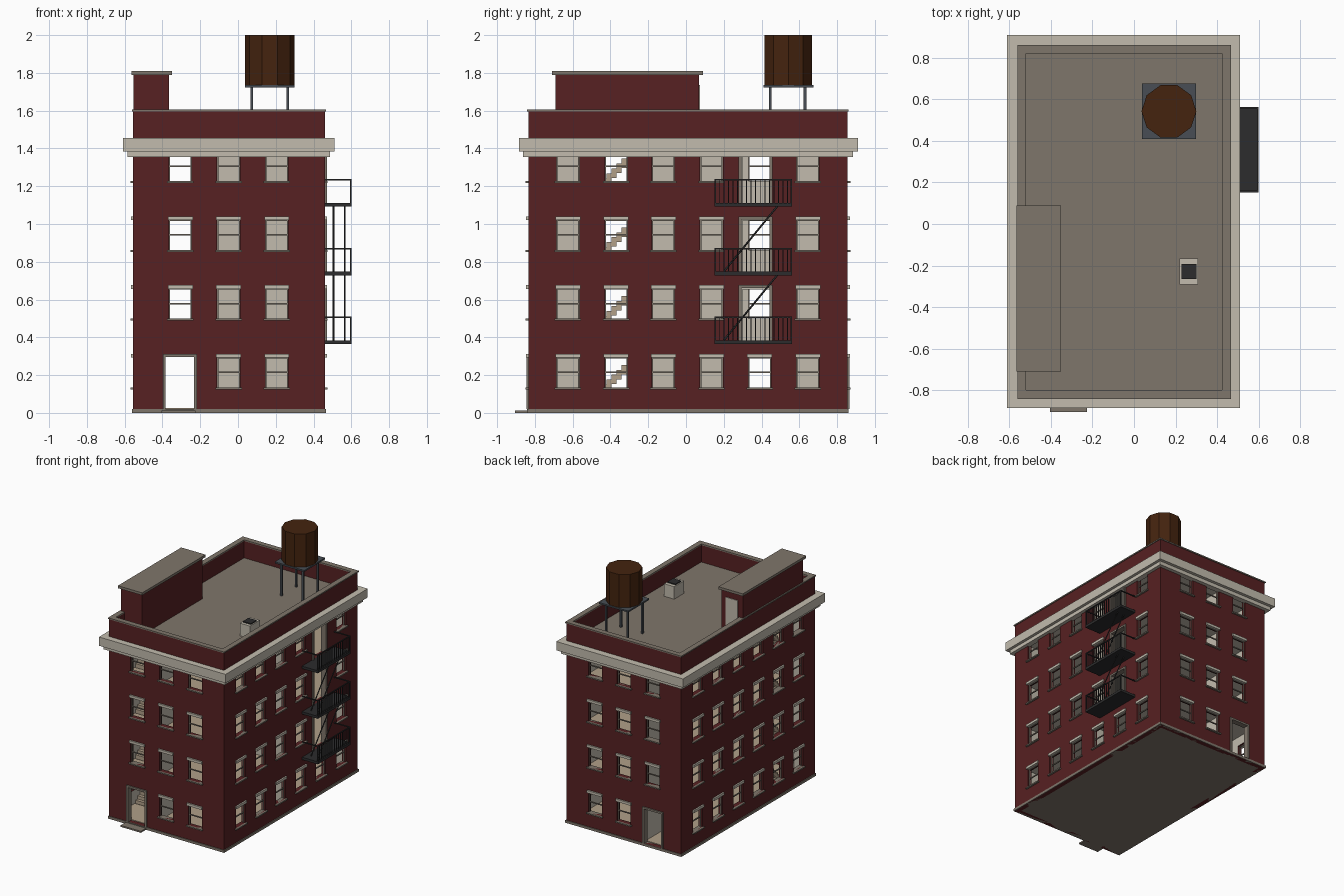
import bpy, bmesh, math
from mathutils import Matrix, Vector

if "Cube" in bpy.data.objects:
    bpy.data.objects.remove(bpy.data.objects["Cube"])


def material(name, r, g, b):
    m = bpy.data.materials.new(name)
    m.use_nodes = True
    m.diffuse_color = (r, g, b, 1)
    m.node_tree.nodes["Principled BSDF"].inputs["Base Color"].default_value = (r, g, b, 1)
    return m


BRICK = material("brick red", .095, .015, .016)
CREAM = material("cream", .54, .50, .42)
STONE = material("warm grey", .212, .181, .147)
TAN = material("tan wood", .44, .35, .25)
WOOD = material("dark brown wood", .058, .017, .0045)
IRON = material("black iron", .025, .025, .026)
SLATE = material("slate metal", .065, .076, .089)


def finish(name, bm, mats, angle=0):
    bm.transform(Matrix.Rotation(math.radians(angle), 4, "Z"))
    me = bpy.data.meshes.new(name)
    bm.to_mesh(me)
    bm.free()
    for m in mats:
        me.materials.append(m)
    ob = bpy.data.objects.new(name, me)
    bpy.context.collection.objects.link(ob)
    return ob


def boxes(name, mat, items, angle=0, under=None):
    """Boxes given as x0, x1, y0, y1, z0, z1; undersides may differ in colour."""
    bm = bmesh.new()
    for x0, x1, y0, y1, z0, z1 in items:
        mid = Vector((x0 + x1, y0 + y1, z0 + z1)) / 2
        size = Matrix.Diagonal((x1 - x0, y1 - y0, z1 - z0, 1))
        bmesh.ops.create_cube(bm, size=1, matrix=Matrix.Translation(mid) @ size)
    if under:
        bm.normal_update()
        for f in bm.faces:
            f.material_index = int(f.normal.z < -.5)
    return finish(name, bm, [mat] + ([under] if under else []), angle)


def ring(x0, x1, y0, y1, w, z0, z1):
    return [(x0, x1, y0, y0 + w, z0, z1), (x0, x1, y1 - w, y1, z0, z1),
            (x0, x0 + w, y0 + w, y1 - w, z0, z1), (x1 - w, x1, y0 + w, y1 - w, z0, z1)]


def panel(name, angle, d, u0, u1, z0, z1, holes, mats, thick):
    """Upright wall with rectangular openings, thickened inwards."""
    us = sorted({u0, u1} | {round(u, 4) for h in holes for u in h[:2]})
    zs = sorted({z0, z1} | {round(z, 4) for h in holes for z in h[2:]})
    bm = bmesh.new()
    for ua, ub in zip(us, us[1:]):
        for za, zb in zip(zs, zs[1:]):
            u, z = (ua + ub) / 2, (za + zb) / 2
            if any(h[0] < u < h[1] and h[2] < z < h[3] for h in holes):
                continue
            bm.faces.new([bm.verts.new((p, -d, q)) for p, q in
                          ((ua, za), (ub, za), (ub, zb), (ua, zb))])
    bmesh.ops.remove_doubles(bm, verts=bm.verts, dist=.0005)
    ob = finish(name, bm, mats, angle)
    mod = ob.modifiers.new("thickness", "SOLIDIFY")
    mod.thickness, mod.offset, mod.material_offset = thick, -1, len(mats) - 1
    return ob


# Main extents
X0, X1, Y0, Y1 = -.555, .46, -.835, .855
T, STOREY, ROOF, TOP = .035, .364, 1.46, 1.595
FLOORS = range(4)
short_cols = [-.305, -.05, .205]
long_cols = [-.625, -.37, -.12, .135, .39, .645]

# name, turn, distance, span along wall, window columns, {(floor, column): door centre}
walls = [
    ("front", 0, -Y0, X0, X1, short_cols, {(0, 0): -.308}),
    ("right_side", 90, X1, Y0, Y1, long_cols, {(k, 4): .368 for k in (1, 2, 3)}),
    ("back", 180, Y1, -X1, -X0, [-c for c in short_cols], {(0, 0): .308}),
    ("left_side", 270, -X0, -Y1, -Y0, [-c for c in long_cols], {}),
]
for name, turn, d, u0, u1, cols, doors in walls:
    holes, lintels, sills, sashes, frames = [], [], [], [], []
    for k in FLOORS:
        for i, c in enumerate(cols):
            base = k * STOREY
            if (k, i) in doors:
                u, lo, hi = doors[k, i], base + .02, base + .3
                holes.append((u - .078, u + .078, lo, hi))
                for a, b, p, q in ((-.09, -.075, lo, hi), (.075, .09, lo, hi),
                                   (-.09, .09, hi - .003, hi + .012)):
                    frames.append((u + a, u + b, -d - .01, -d + T, p, q))
                continue
            lo, hi = base + .135, base + .295
            holes.append((c - .06, c + .06, lo, hi))
            lintels.append((c - .066, c + .066, -d - .012, -d + .01, hi - .002, hi + .018))
            sills.append((c - .07, c + .07, -d - .015, -d + T, lo - .01, lo))
            mid = (lo + hi) / 2
            sashes += [(c - .06, c + .06, -d + .012, -d + .02, mid - .004, mid + .004),
                       (c - .06, c + .06, -d + .012, -d + .02, hi - .006, hi),
                       (c - .06, c - .054, -d + .012, -d + .02, lo, hi),
                       (c + .054, c + .06, -d + .012, -d + .02, lo, hi)]
    panel(name + "_wall", turn, d, u0, u1, 0, ROOF, holes, [BRICK, CREAM], T)
    panel(name + "_parapet", turn, d, u0, u1, ROOF, TOP, [], [BRICK], T)
    boxes(name + "_lintels", CREAM, lintels, turn)
    boxes(name + "_sills", STONE, sills, turn)
    boxes(name + "_sashes", STONE, sashes, turn)
    if frames:
        boxes(name + "_door_frames", STONE, frames, turn)

# Foundation, entrance step, cornice and coping
boxes("foundation", STONE, [(X0 - .006, X1 + .006, Y0 - .006, Y1 + .006, 0, .02)])
boxes("entrance_step", STONE, [(-.405, -.225, -.905, Y0, 0, .012)])
boxes("cornice", CREAM, ring(-.61, .51, -.885, .91, .07, 1.385, 1.455)
      + ring(-.585, .487, -.862, .885, .045, 1.355, 1.385))
boxes("coping", STONE, ring(X0 - .006, X1 + .006, Y0 - .006, Y1 + .006, .042, TOP, TOP + .01))


# Floors and roof, left open above the stairs
def slab(z):
    a, b, c, e = X0 + T, X1 - T, Y0 + T, Y1 - T
    return [(-.4, b, c, e, z - .015, z), (a, -.4, c, -.56, z - .015, z),
            (a, -.4, -.16, e, z - .015, z)]


boxes("floors", TAN, slab(.025) + [s for k in (1, 2, 3) for s in slab(k * STOREY + .02)],
      under=CREAM)
boxes("roof_deck", STONE, slab(ROOF), under=CREAM)

# Inner walls: a corridor wall with doorways and a wall between the rooms
doorways = [(c - .085, c + .085, k * STOREY + .02, k * STOREY + .29)
            for k in FLOORS for c in (-.37, .385)]
panel("corridor_wall", 90, -.205, Y0 + T, Y1 - T, .02, ROOF - .01, doorways, [CREAM], .015)
boxes("room_divider", CREAM, [(-.205, X1 - T, .003, .018, .02, ROOF - .01)])

# Stairs
STEPS = 14
rise = STOREY / STEPS
boxes("stairs", TAN, [(X0 + T, -.4, -.55 + i * rise, -.55 + (i + 1) * rise,
                       max(.02, k * STOREY + (i + 1) * rise - .03),
                       k * STOREY + .02 + (i + 1) * rise)
                      for k in FLOORS for i in range(STEPS)])

# Stair house on the roof
boxes("stair_house", BRICK, ring(-.552, -.365, -.69, .07, .02, ROOF, 1.79))
boxes("stair_house_roof", STONE, [(-.565, -.35, -.71, .09, 1.79, 1.81)])
boxes("stair_house_door", CREAM, [(-.51, -.4, .07, .075, ROOF, 1.735)])

# Roof vent
boxes("roof_vent", CREAM, [(.22, .308, -.29, -.165, ROOF, 1.56)])
boxes("vent_grille", IRON, [(.228, .3, -.265, -.193, 1.56, 1.568)])

# Water tank on its stand
bm = bmesh.new()
bmesh.ops.create_cone(bm, cap_ends=True, segments=10, radius1=.132, radius2=.132, depth=.265,
                      matrix=Matrix.Translation((.168, .542, 1.8675))
                      @ Matrix.Rotation(math.radians(90), 4, "Z"))
bm.normal_update()
# Turn so that points lie along x
tip = max(bm.verts, key=lambda v: v.co.x).co
bmesh.ops.rotate(bm, verts=bm.verts, cent=(.168, .542, 0),
                 matrix=Matrix.Rotation(-math.atan2(tip.y - .542, tip.x - .168), 3, "Z"))
finish("water_tank", bm, [WOOD])
boxes("tank_platform", SLATE, [(.038, .298, .41, .675, 1.723, 1.735)])
boxes("tank_legs", SLATE, [(x - .007, x + .007, y - .007, y + .007, ROOF, 1.723)
                           for x in (.073, .263) for y in (.446, .63)])

# Fire escape balconies
A, B, OUT = .152, .562, .6
for k in (1, 2, 3):
    z = k * STOREY
    top = z + .145
    boxes(f"balcony_{k}_floor", IRON, [(X1, OUT, A, B, z, z + .02)])
    rails = [(OUT - .008, OUT, A, B, top - .007, top)]
    rails += [(X1, OUT, y, y + .008, top - .007, top) for y in (A, B - .008)]
    rails += [(OUT - .008, OUT, y, y + .008, z, top) for y in (A, B - .008)]
    gap = (B - A) / 17
    rails += [(OUT - .006, OUT - .001, A + i * gap - .0025, A + i * gap + .0025, z, top)
              for i in range(1, 17)]
    boxes(f"balcony_{k}_railing", IRON, rails)

# Fire escape ladders
for k in (1, 2):
    cu = bpy.data.curves.new(f"ladder_{k}", "CURVE")
    cu.dimensions = "3D"
    cu.bevel_depth, cu.bevel_resolution = .005, 0
    for x in (.505, .565):
        s = cu.splines.new("POLY")
        s.points.add(1)
        s.points[0].co = (x, .2, k * STOREY + .02, 1)
        s.points[1].co = (x, .49, (k + 1) * STOREY + .01, 1)
    cu.materials.append(IRON)
    bpy.context.collection.objects.link(bpy.data.objects.new(f"ladder_{k}", cu))
